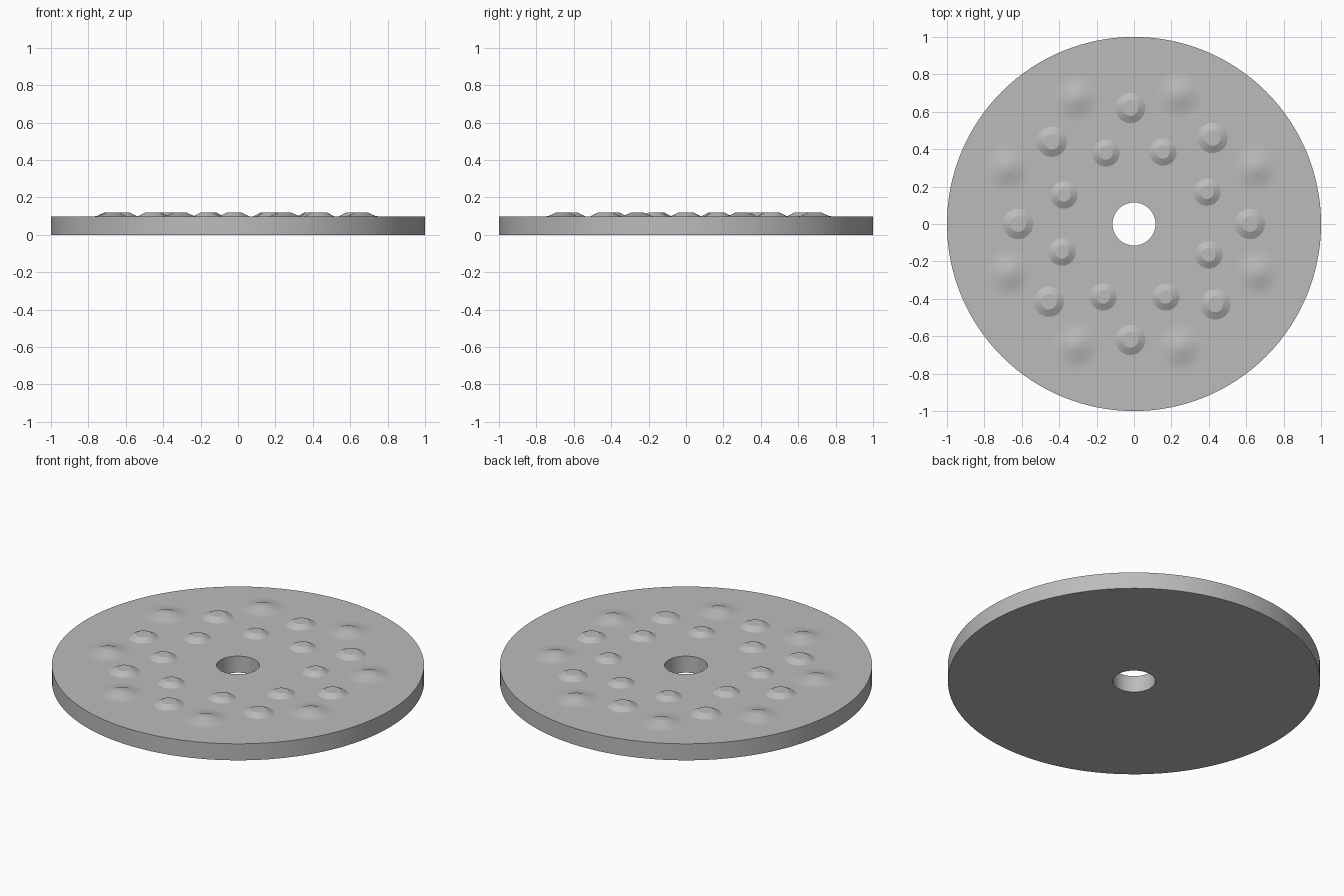
import bpy, math

if "Cube" in bpy.data.objects:
    bpy.data.objects.remove(bpy.data.objects["Cube"])

THICK = 0.098

grey = bpy.data.materials.new("plain grey")
grey.use_nodes = True
colour = (0.5, 0.5, 0.5, 1)
grey.diffuse_color = colour
grey.node_tree.nodes["Principled BSDF"].inputs["Base Color"].default_value = colour


def lathe(name, profile, segments, location, closed=False, smooth_angle=20):
    """Revolve (radius, height) points; open profiles get a flat cap on the last ring."""
    verts, faces = [], []
    for r, z in profile:
        for s in range(segments):
            a = 2 * math.pi * s / segments
            verts.append((r * math.cos(a), r * math.sin(a), z))
    n = len(profile)
    for i in range(n if closed else n - 1):
        lo, hi = i * segments, (i + 1) % n * segments
        for s in range(segments):
            t = (s + 1) % segments
            faces.append((lo + s, lo + t, hi + t, hi + s))
    if not closed:
        faces.append(tuple(range((n - 1) * segments, n * segments)))
    mesh = bpy.data.meshes.new(name)
    mesh.from_pydata(verts, [], faces)
    mesh.materials.append(grey)
    obj = bpy.data.objects.new(name, mesh)
    bpy.context.collection.objects.link(obj)
    obj.location = location
    bpy.ops.object.select_all(action='DESELECT')
    obj.select_set(True)
    bpy.context.view_layer.objects.active = obj
    bpy.ops.object.shade_smooth_by_angle(angle=math.radians(smooth_angle))
    return obj


# Round plate with a centre hole
lathe("plate", [(0.115, 0), (1, 0), (1, THICK), (0.115, THICK)][::1], 128, (0, 0, 0), closed=True)

# Raised studs in three rings
inner = [(-0.15, 0.38), (0.155, 0.385), (0.39, 0.17), (0.40, -0.165),
         (0.17, -0.39), (-0.165, -0.39), (-0.385, -0.15), (-0.375, 0.155)]
middle = [(-0.02, 0.62), (0.42, 0.46), (0.62, 0), (0.435, -0.43),
          (-0.02, -0.62), (-0.455, -0.415), (-0.62, 0), (-0.44, 0.44)]
outer = [(-0.31, 0.67), (0.24, 0.69), (0.65, 0.30), (0.66, -0.26),
         (0.25, -0.66), (-0.31, -0.65), (-0.67, -0.26), (-0.68, 0.30)]

small_stud = [(0.073, 0), (0.036, 0.02)]
large_stud = [(0.081, 0), (0.042, 0.02)]
# Outer studs blend softly into the plate through a very thin skirt
soft_stud = [(0.13, 0.0005), (0.078, 0.001), (0.036, 0.02)]

for name, places, profile, angle in (("inner_stud", inner, small_stud, 20),
                                     ("middle_stud", middle, large_stud, 20),
                                     ("outer_stud", outer, soft_stud, 60)):
    for x, y in places:
        lathe(name, profile, 32, (x, y, THICK), smooth_angle=angle)
